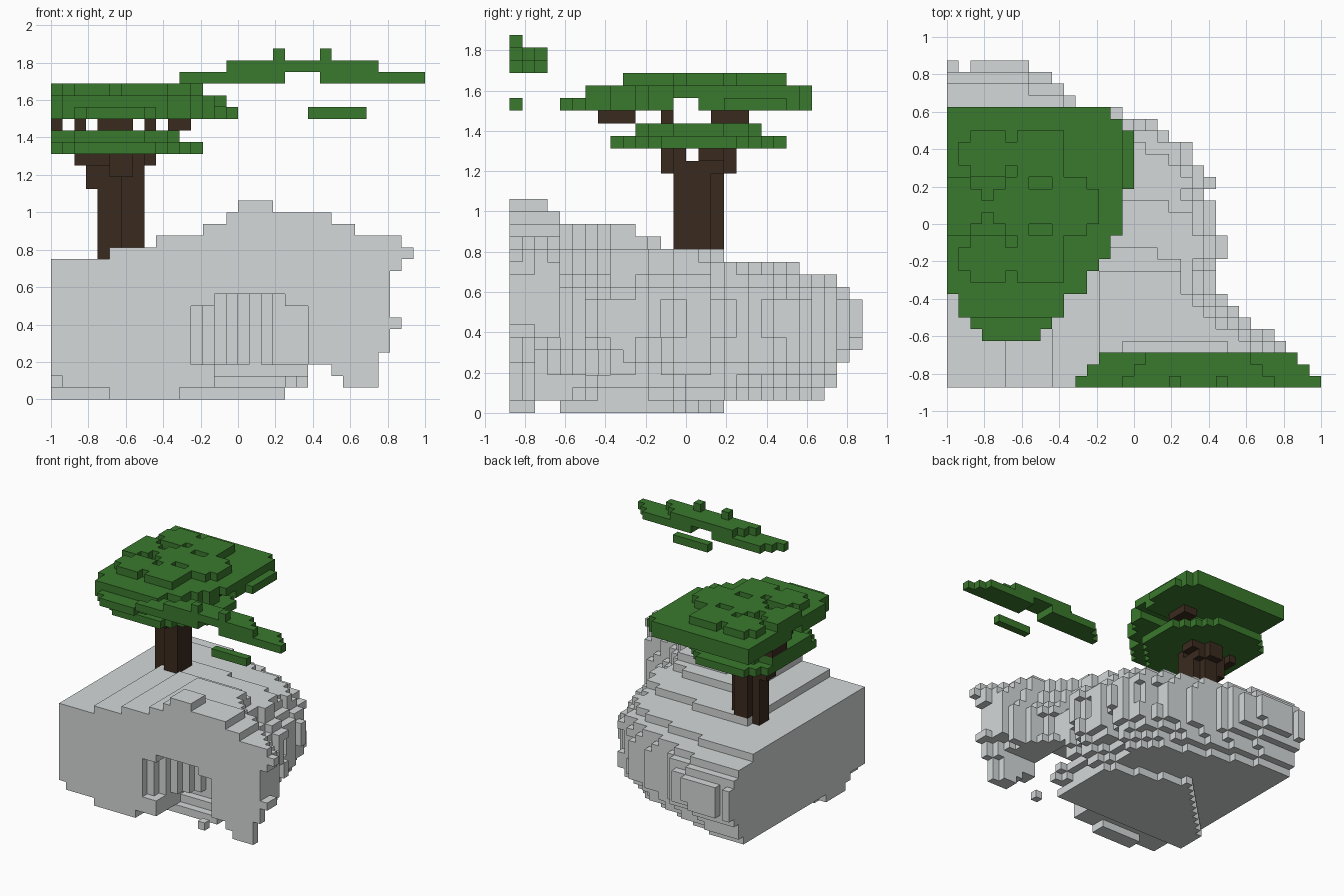
import bpy, bmesh, math
from mathutils import Vector

U = 1 / 16                       # edge of one block
ORIGIN = Vector((-1, -0.875, 0))
DIRS = [Vector(d) for d in ((1, 0, 0), (-1, 0, 0), (0, 1, 0), (0, -1, 0), (0, 0, 1), (0, 0, -1))]

old = bpy.data.objects.get("Cube")
if old:
    bpy.data.objects.remove(old, do_unlink=True)


def material(name, rgb):
    m = bpy.data.materials.new(name)
    m.use_nodes = True
    m.diffuse_color = (*rgb, 1)
    bsdf = next(n for n in m.node_tree.nodes if n.type == 'BSDF_PRINCIPLED')
    bsdf.inputs["Base Color"].default_value = (*rgb, 1)
    return m


stone = material("stone grey", (0.66, 0.69, 0.69))
leaf = material("leaf green", (0.042, 0.19, 0.026))
bark = material("bark brown", (0.042, 0.023, 0.013))


def box(x, y, z):
    """Cells in a block of grid ranges (start, stop)."""
    return {(i, j, k) for i in range(*x) for j in range(*y) for k in range(*z)}


def disc(cx, cy, rx, ry, k):
    """Cells of one round layer, cut off at the left side of the grid."""
    return {(i, j, k) for i in range(32) for j in range(28)
            if ((i + .5 - cx) / rx) ** 2 + ((j + .5 - cy) / ry) ** 2 <= 1}


def blocks(name, cells, mat):
    """Mesh of the outer skin of a set of grid cells."""
    bm = bmesh.new()
    verts = {}

    def vert(p):
        key = tuple(round(c) for c in p)
        if key not in verts:
            verts[key] = bm.verts.new(ORIGIN + Vector(key) * U)
        return verts[key]

    for c in sorted(cells):
        mid = Vector(c) + Vector((.5, .5, .5))
        for d in DIRS:
            if tuple(round(a) for a in Vector(c) + d) in cells:
                continue
            a = Vector((d.y, d.z, d.x)) / 2
            b = d.cross(a)
            f = mid + d / 2
            bm.faces.new([vert(f + s * a + t * b) for s, t in ((1, 1), (-1, 1), (-1, -1), (1, -1))])
    me = bpy.data.meshes.new(name)
    bm.to_mesh(me)
    bm.free()
    me.materials.append(mat)
    ob = bpy.data.objects.new(name, me)
    bpy.context.scene.collection.objects.link(ob)
    return ob


# Rock: right edge per row, then depth, front left edge and front right edge per layer
EDGE = [31, 30, 29, 29, 28, 26, 25, 24, 23, 23, 23, 24, 24, 23,
        23, 23, 22, 23, 22, 21, 21, 19, 18, 15, 11, 10, 9, 7]
DEPTH = [18, 25, 26, 26, 27, 28, 28, 28, 28, 27, 26, 23, 17, 12, 10, 4, 3]
LEFT = [0] * 12 + [5, 9, 13, 15, 16]
RIGHT = [20, 28, 28, 28, 29, 29, 30, 29, 29, 29, 29, 30, 31, 30, 26, 24, 19]
INSET = [3, 3, 2, 1, 0, 0, 0, 0, 0, 0, 1, 2, 2, 3, 3, 0, 0]


def in_cave(i, j, k):
    if 12 <= i < 22 and 3 <= k < (9 if 14 <= i < 20 else 8):
        return j < min(i - 11, 8)
    if k < 3 and 14 <= i < 22:                       # broken floor at the mouth
        return j < 4 + k
    return i >= 20 and k < 5 and 2 <= j < 9          # opening behind the front pillar


def underside(i, j, k):
    """Cells missing under the front edge and the back left corner."""
    if k == 0:
        return j > 7 + 1.1 * i or (j < 4 and not (j < 2 and 5 <= i < 11))
    if j > 2:
        return False
    if k == 1 and i == 0:
        return True
    return k < (3 if i in (22, 23) else 2 if i == 24 else 0)


def right_edge(j, k):
    """Where a row of rock ends; layers taper towards the back and the bottom."""
    if j < 4:
        slope = j if 0 < k < 6 or 11 < k < 14 else 0
        return min(EDGE[j], RIGHT[k] - slope)
    ledge = 1 if k < 11 and j < 24 and (j // 2 * 5 + k // 3 * 3) % 7 < 2 else 0
    power = min(2.6 + 0.4 * k, 5)
    taper = LEFT[k] + math.ceil((31 - LEFT[k]) * (1 - (j / DEPTH[k]) ** power)) + 1
    return min(EDGE[j] - INSET[k] - ledge, RIGHT[k], taper)


rock = set()
for k, depth in enumerate(DEPTH):
    for j in range(depth):
        for i in range(LEFT[k], right_edge(j, k)):
            if not in_cave(i, j, k) and not underside(i, j, k):
                rock.add((i, j, k))
rock -= box((1, 2), (27, 28), (0, 17))               # notch at the back corner
rock.add((20, 0, 1))                                 # loose stone by the cave
blocks("rock", rock, stone)

# Trunk with a flaring crown and the small branches between the leaf layers
trunk = box((6, 8), (13, 16), (12, 23)) | box((5, 7), (14, 17), (12, 23))
trunk |= box((4, 5), (14, 16), (12, 21)) | box((5, 8), (13, 17), (19, 23))
trunk |= box((3, 4), (14, 16), (18, 21))
trunk |= box((2, 3), (15, 17), (20, 21)) | box((8, 9), (15, 17), (20, 21))
trunk |= box((5, 7), (12, 14), (19, 21)) | box((5, 7), (17, 18), (19, 21))
trunk -= box((2, 9), (14, 15), (20, 21))
blocks("trunk", trunk, bark)
branches = box((4, 7), (7, 10), (23, 24)) | box((10, 12), (16, 19), (23, 24))
for i in (2, 8):
    branches |= box((i, i + 1), (12, 13), (23, 24))
branches |= box((0, 1), (16, 19), (23, 24))
blocks("branches", branches, bark)

# Lower leaf layers
lower = disc(5.5, 15, 7.6, 7.2, 21) | disc(5, 15, 6.1, 5.2, 22)
lower |= box((0, 2), (10, 20), (21, 22)) | box((0, 2), (12, 18), (22, 23))
blocks("lower_canopy", lower - trunk, leaf)

# Upper leaf layers: right edge per row, starting at the front
ROWS = [8, 9, 10, 10, 12, 12, 13, 14, 14, 15] + [15] * 3 + [16] * 5 + [15, 14]
START = [3, 2, 1, 1]
upper = set()
for n, edge in enumerate(ROWS):
    start = START[n] if n < 4 else 0
    j = n + 4
    if j not in (13, 14):
        upper |= box((start, edge), (j, j + 1), (24, 25))
    if n > 1:
        upper |= box((start, edge - (edge > 15)), (j, j + 1), (25, 26))
# Leafy tufts on top
for cx, cy in ((3.5, 20), (8, 20), (10.5, 15.5), (6, 15.5), (8, 11), (3.5, 11), (1, 15.5)):
    upper |= disc(cx, cy, 2.55, 2.25, 26)
blocks("upper_canopy", upper, leaf)

# Loose leaf strips high above the front edge
strip = set()
for j in range(3):
    strip |= box((11 + j, 20), (j, j + 1), (27, 28)) | box((23, 32 - j), (j, j + 1), (27, 28))
    strip |= box((15 + j, 28 - j), (j, j + 1), (28, 29))
for i in (19, 23):
    strip |= box((i, i + 1), (0, 1), (29, 30))
blocks("floating_leaves", strip, leaf)
blocks("small_floating_leaves", box((22, 27), (0, 1), (24, 25)), leaf)
